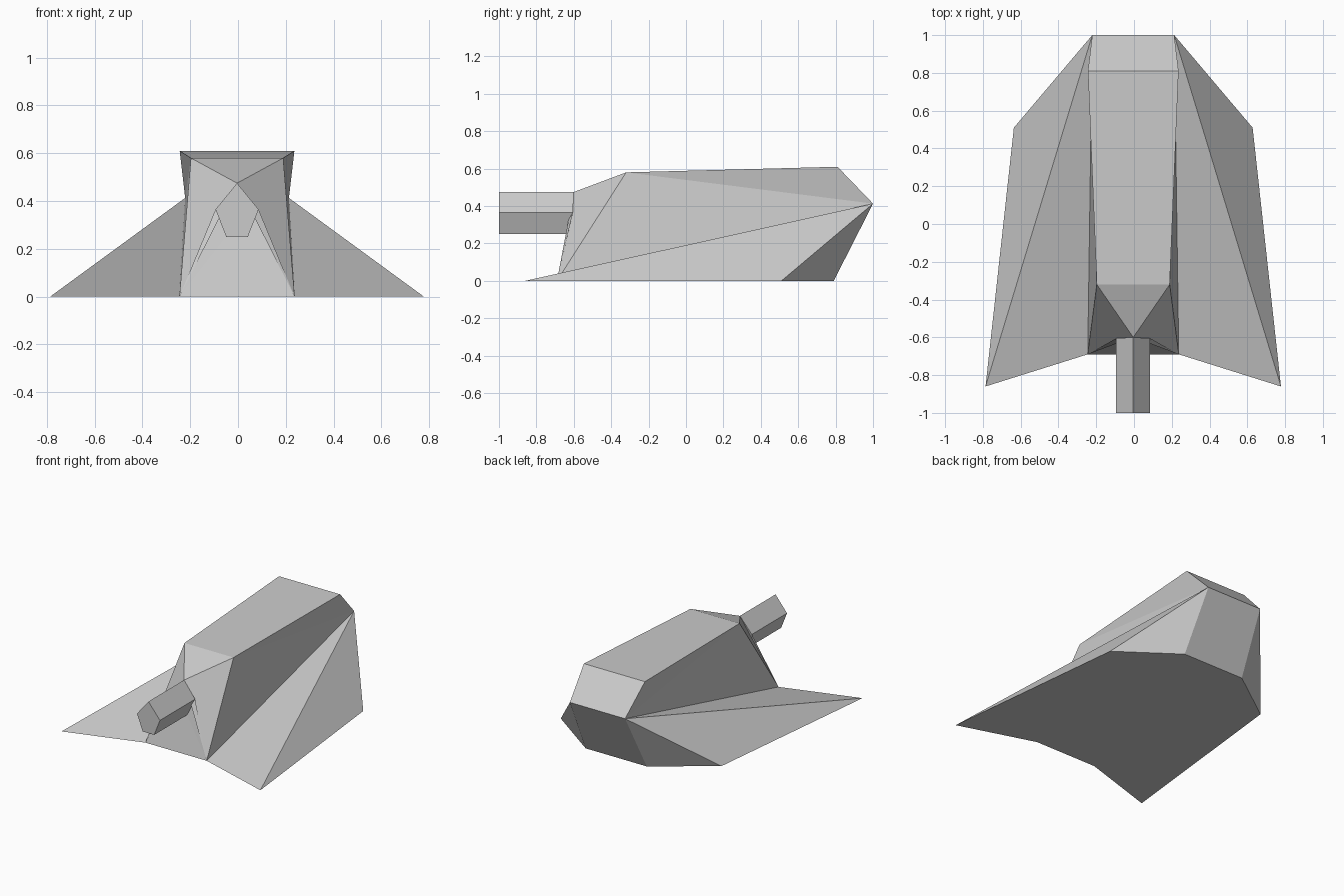
import bpy
import bmesh

cube = bpy.data.objects.get("Cube")
if cube:
    bpy.data.objects.remove(cube, do_unlink=True)

grey = bpy.data.materials.new("plain_grey")
grey.use_nodes = True
colour = (0.6, 0.6, 0.6, 1)
grey.diffuse_color = colour
grey.node_tree.nodes["Principled BSDF"].inputs["Base Color"].default_value = colour

SHIFT = -0.004  # the body sits slightly off the wing-tip centre


def build(name, points, paired, spanning):
    """Make a flat-shaded part from half a set of points.
    paired: faces on one side, repeated on the other.
    spanning: open chains joined to their mirrored selves across the middle."""
    bm = bmesh.new()
    verts = {}
    for key, (x, y, z) in points.items():
        for side in (1, -1):
            if x == 0 and side == -1:
                verts[key, -1] = verts[key, 1]
            else:
                verts[key, side] = bm.verts.new((side * x + SHIFT, y, z))
    for side in (1, -1):
        for face in paired:
            bm.faces.new([verts[k, side] for k in face.split()])
    for chain in spanning:
        ring = []
        keys = chain.split()
        for v in [verts[k, 1] for k in keys] + [verts[k, -1] for k in reversed(keys)]:
            if v not in ring:
                ring.append(v)
        bm.faces.new(ring)
    bmesh.ops.recalc_face_normals(bm, faces=bm.faces)
    mesh = bpy.data.meshes.new(name)
    bm.to_mesh(mesh)
    bm.free()
    mesh.materials.append(grey)
    obj = bpy.data.objects.new(name, mesh)
    bpy.context.collection.objects.link(obj)
    return obj


# Pentagonal barrel section where it meets the nose
base = {
    "apex": (0, -0.60, 0.475),
    "cheek": (0.09, -0.605, 0.365),
    "chin": (0.045, -0.63, 0.25),
}

# Hull with its swept wings
hull = {
    **base,
    "nose": (0.241, -0.69, 0),
    "brow": (0.193, -0.32, 0.58),
    "roof": (0.24, 0.81, 0.61),
    "tail": (0.217, 1.0, 0.413),
    "heel": (0.24, 0.79, 0),
    "tip": (0.782, -0.86, 0),
    "corner": (0.632, 0.51, 0),
}
build(
    "hull_and_wings", hull,
    paired=[
        "brow roof tail", "nose brow tail",                        # body side
        "nose brow apex", "nose apex cheek", "nose cheek chin",    # nose side
        "nose tail tip", "tip tail corner", "corner tail heel",    # wing
    ],
    spanning=[
        "brow apex", "brow roof", "roof tail", "tail heel",        # top and back
        "nose chin", "apex cheek chin", "nose tip corner heel",    # front and underside
    ],
)

# Barrel running forward from the nose
muzzle = {"front_" + k: (x, -1.0, z) for k, (x, y, z) in base.items()}
build(
    "barrel", {**base, **muzzle},
    paired=["apex cheek front_cheek front_apex", "cheek chin front_chin front_cheek"],
    spanning=["chin front_chin", "front_apex front_cheek front_chin"],
)
